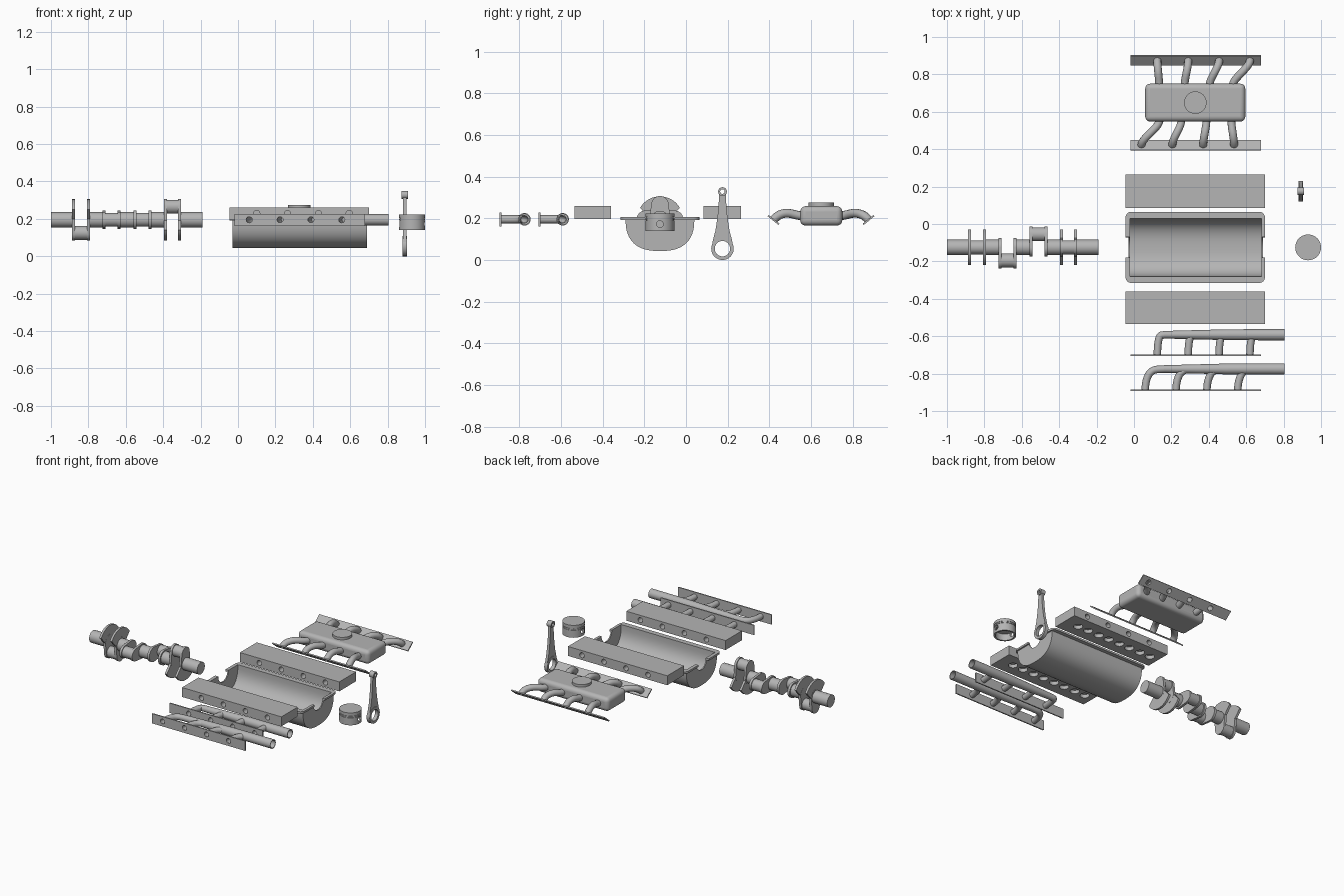
import bpy, bmesh, math
from mathutils import Vector

if "Cube" in bpy.data.objects:
    bpy.data.objects.remove(bpy.data.objects["Cube"], do_unlink=True)

GREY = (0.46, 0.46, 0.46, 1)
metal = bpy.data.materials.new("cast_grey")
metal.use_nodes = True
metal.diffuse_color = GREY
metal.node_tree.nodes["Principled BSDF"].inputs["Base Color"].default_value = GREY


def activate(ob):
    bpy.ops.object.select_all(action="DESELECT")
    ob.select_set(True)
    bpy.context.view_layer.objects.active = ob


def finish(name, bm):
    bmesh.ops.recalc_face_normals(bm, faces=bm.faces)
    me = bpy.data.meshes.new(name)
    bm.to_mesh(me)
    bm.free()
    me.materials.append(metal)
    ob = bpy.data.objects.new(name, me)
    bpy.context.collection.objects.link(ob)
    return ob


def smooth(ob):
    activate(ob)
    bpy.ops.object.shade_smooth_by_angle(angle=math.radians(35))
    return ob


def rods(name, segments, n=32):
    """Cylinders or cones in one mesh: (start, end, start radius, end radius)."""
    bm = bmesh.new()
    for a, b, r0, r1 in segments:
        a, b = Vector(a), Vector(b)
        d = b - a
        m = d.to_track_quat("Z", "Y").to_matrix().to_4x4()
        m.translation = (a + b) / 2
        bmesh.ops.create_cone(bm, cap_ends=True, segments=n, radius1=r0, radius2=r1,
                              depth=d.length, matrix=m)
    return smooth(finish(name, bm))


def prism(name, pts, lo, hi, axis="x"):
    """Extrude a flat outline along x or z."""
    bm = bmesh.new()
    at = (lambda p, h: (h, p[0], p[1])) if axis == "x" else (lambda p, h: (p[0], p[1], h))
    face = bm.faces.new([bm.verts.new(at(p, lo)) for p in pts])
    geo = bmesh.ops.extrude_face_region(bm, geom=[face])["geom"]
    d = Vector((hi - lo, 0, 0)) if axis == "x" else Vector((0, 0, hi - lo))
    bmesh.ops.translate(bm, verts=[g for g in geo if isinstance(g, bmesh.types.BMVert)], vec=d)
    return smooth(finish(name, bm))


def box(name, x0, x1, y0, y1, z0, z1):
    return prism(name, [(x0, y0), (x1, y0), (x1, y1), (x0, y1)], z0, z1, "z")


def apply_mod(ob, kind, **settings):
    mod = ob.modifiers.new(kind.lower(), kind)
    for key, value in settings.items():
        setattr(mod, key, value)
    activate(ob)
    bpy.ops.object.modifier_apply(modifier=mod.name)


def cut(targets, cutter):
    for ob in targets:
        apply_mod(ob, "BOOLEAN", operation="DIFFERENCE", solver="EXACT", object=cutter)
        smooth(ob)
    bpy.data.objects.remove(cutter, do_unlink=True)


def pipe(name, pts, radius):
    """Hollow bent tube along a smooth path."""
    cu = bpy.data.curves.new(name, "CURVE")
    cu.dimensions = "3D"
    cu.bevel_depth, cu.bevel_resolution = radius, 4
    sp = cu.splines.new("NURBS")
    sp.points.add(len(pts) - 1)
    for p, co in zip(sp.points, pts):
        p.co = (*co, 1)
    sp.use_endpoint_u, sp.order_u, sp.resolution_u = True, 3, 6
    ob = bpy.data.objects.new(name, cu)
    bpy.context.collection.objects.link(ob)
    activate(ob)
    bpy.ops.object.convert(target="MESH")
    ob = bpy.context.object
    ob.data.materials.clear()
    ob.data.materials.append(metal)
    apply_mod(ob, "SOLIDIFY", thickness=0.004, offset=-1)
    return smooth(ob)


def arc(cx, cy, r, a0, a1, n):
    return [(cx + r * math.cos(math.radians(a0 + (a1 - a0) * i / n)),
             cy + r * math.sin(math.radians(a0 + (a1 - a0) * i / n))) for i in range(n + 1)]


PITCH = 0.165
MY, MZ = -0.125, 0.195   # main crank axis

# Crankshaft: journals, pins, webs and counterweights
webs = [(-0.879, -0.799), (-0.716, -0.636), (-0.55, -0.47), (-0.387, -0.312)]
ends = [-1.0] + [x for pair in webs for x in pair] + [-0.19]
rods("crank_journals", [((a, MY, MZ), (b, MY, MZ), 0.041, 0.041)
                        for a, b in zip(ends[::2], ends[1::2])])
for i, ((xa, xb), ang) in enumerate(zip(webs, (270, 180, 0, 90))):
    c, s = math.cos(math.radians(ang)), math.sin(math.radians(ang))
    py, pz = MY + 0.07 * c, MZ + 0.07 * s
    rods(f"crank_pin_{i + 1}", [((xa, py, pz), (xb, py, pz), 0.037, 0.037)])
    for j, x in enumerate((xa, xb)):
        lobe = arc(py, pz, 0.042, ang - 90, ang + 90, 14) + arc(MY, MZ, 0.05, ang + 90, ang + 270, 14)
        prism(f"crank_web_{i + 1}_{j + 1}", lobe, x - 0.008, x + 0.008)
        if i in (0, 3):
            fan = arc(MY, MZ, 0.11, ang + 120, ang + 240, 20)
            fan += arc(MY, MZ, 0.045, ang + 270, ang + 90, 10)
            prism(f"counterweight_{i + 1}_{j + 1}", fan, x - 0.0075, x + 0.0075)


# Crankcase trough with rim and crank notches
def trough(a, depth, top):
    pts = []
    for i in range(33):
        t = math.pi * i / 32
        co, si = math.cos(t), max(math.sin(t), 0)
        pts.append((MY + math.copysign(a * abs(co) ** 0.78, co), 0.2 - depth * si ** 0.78))
    return pts + [(MY - a, top), (MY + a, top)]


case = prism("crankcase", trough(0.165, 0.157, 0.204), -0.03, 0.69)
R = 0.03
rim_pts = (arc(0.70 - R, 0.065 - R, R, 0, 90, 6) + arc(-0.045 + R, 0.065 - R, R, 90, 180, 6)
           + arc(-0.045 + R, -0.315 + R, R, 180, 270, 6) + arc(0.70 - R, -0.315 + R, R, 270, 360, 6))
rim = prism("crankcase_rim", rim_pts, 0.192, 0.205, "z")
cut([case, rim], prism("cavity_cutter", trough(0.155, 0.147, 0.3), -0.022, 0.682))
cut([case, rim], rods("notch_cutter", [((-0.2, MY, 0.203), (0.9, MY, 0.203), 0.055, 0.055)]))

# Cylinder heads with side ports and valve pockets underneath
for name, y0, y1 in (("front_head", -0.535, -0.36), ("back_head", 0.085, 0.265)):
    head = box(name, -0.045, 0.70, y0, y1, 0.196, 0.26)
    ports, ym = [], (y0 + y1) / 2
    for i in range(4):
        x = 0.10 + PITCH * i
        for y, d in ((y0, 1), (y1, -1)):
            ports.append(((x, y - d * 0.02, 0.228), (x, y + d * 0.04, 0.228), 0.017, 0.017))
    cut([head], rods("port_cutter", ports, 20))
    pockets = [((0.06 + PITCH * i + k, ym, 0.17), (0.06 + PITCH * i + k, ym, 0.22), 0.029, 0.029)
               for i in range(4) for k in (-0.04, 0.04)]
    cut([head], rods("pocket_cutter", pockets, 24))

# Exhaust manifolds: plate, four runners, tapered open collector
for name, yp, yc, x0, lean in (("front_exhaust", -0.89, -0.775, 0.06, 0.10),
                               ("back_exhaust", -0.703, -0.592, 0.125, 0.035)):
    plate = box(f"{name}_plate", -0.02, 0.68, yp - 0.004, yp + 0.004, 0.161, 0.227)
    xs = [x0 + PITCH * i for i in range(4)]
    cut([plate], rods("hole_cutter", [((x, yp - 0.03, MZ), (x, yp + 0.03, MZ), 0.016, 0.016)
                                      for x in xs], 20))
    for i, x in enumerate(xs):
        pipe(f"{name}_runner_{i + 1}",
             [(x, yp, MZ), (x, yp + 0.045, MZ), (x + lean * 0.3, yc - 0.005, MZ),
              (x + lean, yc, MZ), (x + lean + 0.06, yc, MZ)], 0.02)
    collector = rods(f"{name}_collector", [((x0 + lean, yc, MZ), (0.5, yc, MZ), 0.02, 0.029),
                                           ((0.5, yc, MZ), (0.805, yc, MZ), 0.029, 0.03)])
    cut([collector], rods("bore_cutter", [((0.52, yc, MZ), (0.9, yc, MZ), 0.025, 0.025)]))

# Intake manifold: rounded plenum and throttle boss
plenum = box("intake_plenum", 0.06, 0.595, 0.548, 0.75, 0.165, 0.258)
apply_mod(plenum, "BEVEL", width=0.026, segments=5)
smooth(plenum)
rods("throttle_boss", [((0.328, 0.649, 0.25), (0.328, 0.649, 0.275), 0.06, 0.06)], 40)

# Intake plates, tilted to the banks, and their runners
n = Vector((0, 0.63, 0.777))
u = Vector((0, 0.777, -0.63))
for side, start, inner in (("front", 0.04, (0.14, 0.255, 0.388, 0.52)),
                           ("back", 0.125, (0.135, 0.27, 0.402, 0.525))):
    def place(x, v):
        return Vector((x, v.y if side == "front" else 1.296 - v.y, v.z))
    mid = Vector((0, 0.42, 0.192))
    corners = [place(0, mid + u * a * 0.033 + n * b * 0.004)
               for a, b in ((-1, -1), (1, -1), (1, 1), (-1, 1))]
    plate = prism(f"{side}_intake_plate", [(c.y, c.z) for c in corners], -0.02, 0.68)
    xs = [start + PITCH * i for i in range(4)]
    cut([plate], rods("hole_cutter", [(place(x, mid - n * 0.03), place(x, mid + n * 0.03), 0.017, 0.017)
                                      for x in xs], 20))
    for i, (xo, xi) in enumerate(zip(xs, inner)):
        pipe(f"{side}_intake_runner_{i + 1}",
             [place(xo, mid), place(xo, mid + n * 0.028),
              place(xo + (xi - xo) * 0.45, Vector((0, 0.485, 0.228))),
              place(xi, Vector((0, 0.54, 0.212))), place(xi, Vector((0, 0.575, 0.21)))], 0.021)

# Piston: hollow skirt, ring grooves, wrist pin hole
px, py = 0.931, -0.125
layers = [(0.14, 0.19, 0.069), (0.19, 0.194, 0.066), (0.194, 0.201, 0.069),
          (0.201, 0.205, 0.066), (0.205, 0.224, 0.069)]
outline = [(r, z) for z0, z1, r in layers for z in (z0, z1)]
outline = [(0, 0.224)] + outline[::-1] + [(0.058, 0.14), (0.058, 0.185), (0, 0.185)]
bm = bmesh.new()
vs = [bm.verts.new((px + r, py, z)) for r, z in outline]
es = [bm.edges.new(e) for e in zip(vs, vs[1:])]
bmesh.ops.spin(bm, geom=vs + es, cent=(px, py, 0), axis=(0, 0, 1), angle=math.tau, steps=40)
bmesh.ops.remove_doubles(bm, verts=bm.verts, dist=1e-5)
piston = smooth(finish("piston", bm))
cut([piston], rods("pin_cutter", [((0.8, py, 0.172), (1.1, py, 0.172), 0.016, 0.016)], 24))

# Connecting rod: big end, tapered beam, small end
rx, ry = 0.891, 0.175
big = rods("rod_big_end", [((rx - 0.012, ry, 0.054), (rx + 0.012, ry, 0.054), 0.054, 0.054)], 40)
little = rods("rod_small_end", [((rx - 0.017, ry, 0.328), (rx + 0.017, ry, 0.328), 0.021, 0.021)])
half = [(0.052, 0.06), (0.046, 0.095), (0.034, 0.14), (0.026, 0.19), (0.019, 0.25), (0.016, 0.325)]
beam = prism("rod_beam", [(ry + w, z) for w, z in half] + [(ry - w, z) for w, z in half[::-1]],
             rx - 0.009, rx + 0.009)
cut([big, beam, little], rods("eye_cutter", [((rx - 0.1, ry, z), (rx + 0.1, ry, z), r, r)
                                             for z, r in ((0.054, 0.037), (0.328, 0.011))]))
